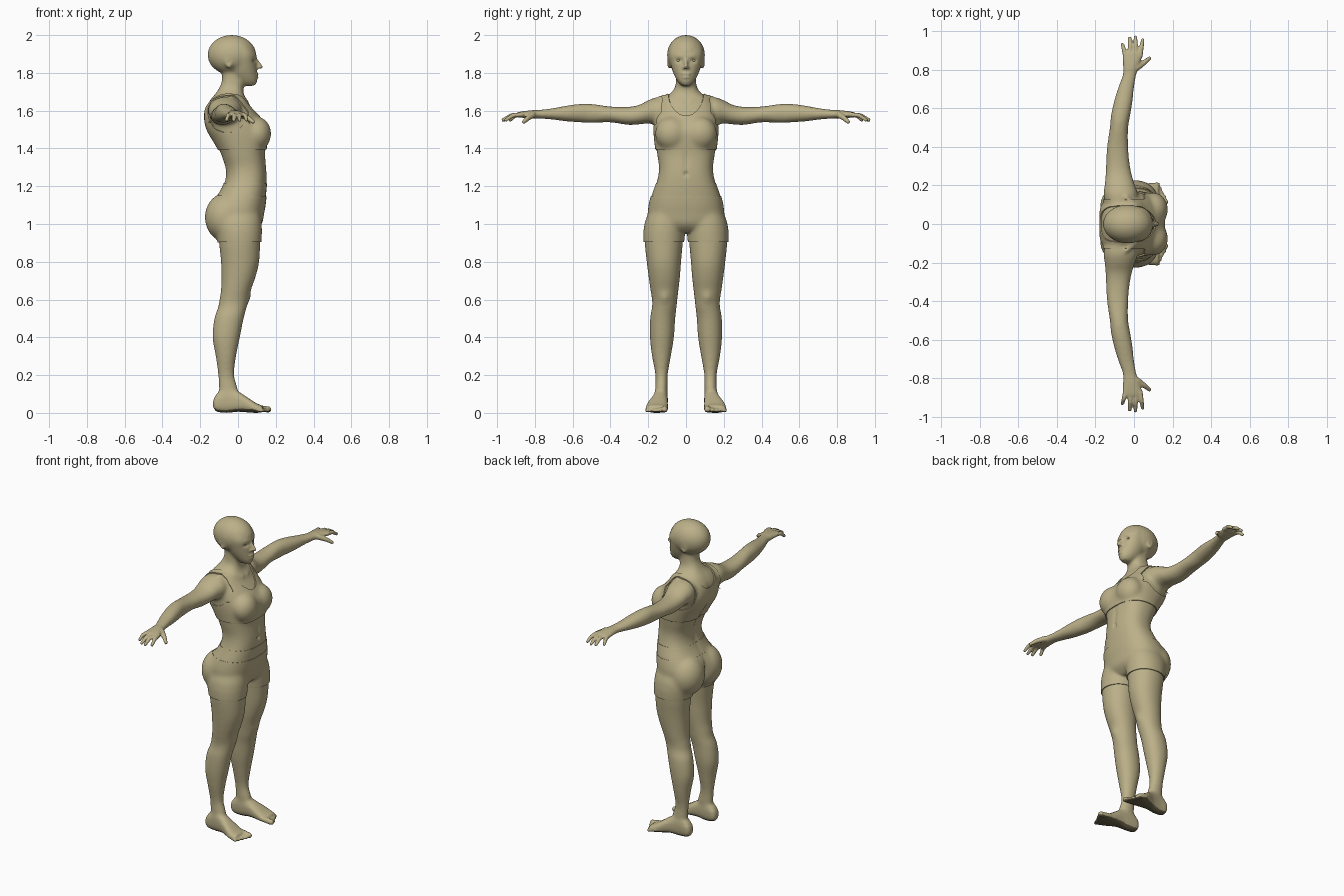
import bpy, bmesh, math
from mathutils import Vector, Matrix

if "Cube" in bpy.data.objects:
    bpy.data.objects.remove(bpy.data.objects["Cube"], do_unlink=True)


def material(name, colour):
    m = bpy.data.materials.new(name)
    m.use_nodes = True
    m.diffuse_color = (*colour, 1)
    m.node_tree.nodes["Principled BSDF"].inputs["Base Color"].default_value = (*colour, 1)
    return m


clay = material("khaki_clay", (.5, .435, .25))
dark = material("dark_sole", (.13, .11, .06))
bm = bmesh.new()


def loft(axis, stations, power=2.0, side=1, steps=4, sides=40):
    """Closed skin through (t, a0, a1, b0, b1) sections, rounded between them."""
    pts = [Vector(s) for s in stations]
    pts = [pts[0]] + pts + [pts[-1]]
    path = []
    for p0, p1, p2, p3 in zip(pts, pts[1:], pts[2:], pts[3:]):
        for k in range(steps):
            u = k / steps
            path.append(p1 + (p2 - p0) * (u / 2)
                        + (p0 * 2 - p1 * 5 + p2 * 4 - p3) * (u * u / 2)
                        + (p1 * 3 - p0 - p2 * 3 + p3) * (u ** 3 / 2))
    path.append(pts[-1])
    rings = []
    for t, a0, a1, b0, b1 in path:
        ring = []
        for i in range(sides):
            ang = math.tau * i / sides
            c, s = math.cos(ang), math.sin(ang)
            a = (a0 + a1) / 2 + (a1 - a0) / 2 * math.copysign(abs(c) ** (2 / power), c)
            b = (b0 + b1) / 2 + (b1 - b0) / 2 * math.copysign(abs(s) ** (2 / power), s)
            x, y, z = {"x": (t, a, b), "y": (a, t, b), "z": (a, b, t)}[axis]
            ring.append(bm.verts.new((x, y * side, z)))
        rings.append(ring)
    for r, q in zip(rings, rings[1:]):
        for i in range(sides):
            j = (i + 1) % sides
            bm.faces.new((r[i], r[j], q[j], q[i]))
    bm.faces.new(rings[0])
    bm.faces.new(rings[-1])


def ball(centre, radii, side=1, tilt=0):
    x, y, z = centre
    m = (Matrix.Translation((x, y * side, z)) @ Matrix.Rotation(tilt, 4, "Y")
         @ Matrix.Diagonal((*radii, 1)))
    bmesh.ops.create_uvsphere(bm, u_segments=24, v_segments=16, radius=1, matrix=m)


def bone(points, radii, side=1):
    """Rounded chain of tapered segments."""
    pts = [Vector((x, y * side, z)) for x, y, z in points]
    for p, r in zip(pts, radii):
        ball(p, (r, r, r))
    for p, q, r, e in zip(pts, pts[1:], radii, radii[1:]):
        d = q - p
        m = Matrix.Translation((p + q) / 2) @ d.to_track_quat("Z", "Y").to_matrix().to_4x4()
        bmesh.ops.create_cone(bm, cap_ends=True, segments=16, radius1=r, radius2=e,
                              depth=d.length, matrix=m)


# Torso and neck: height, back, front, half width
torso = [(.96, -.07, .08, .07), (1, -.13, .12, .17), (1.06, -.145, .132, .195),
         (1.1, -.138, .14, .192), (1.15, -.108, .145, .18), (1.2, -.08, .15, .162),
         (1.25, -.065, .152, .148), (1.3, -.068, .15, .143), (1.35, -.085, .145, .15),
         (1.39, -.1, .145, .156), (1.44, -.128, .15, .162), (1.5, -.163, .148, .167),
         (1.56, -.175, .115, .166), (1.62, -.167, .068, .155), (1.66, -.145, .045, .13),
         (1.69, -.12, .03, .085), (1.72, -.1, .028, .06), (1.76, -.085, .035, .053),
         (1.82, -.085, .04, .053)]
loft("z", [(z, b, f, -w, w) for z, b, f, w in torso], 2.4)
ball((.095, 0, 1.48), (.06, .1, .065))

# Skull, face, nose and lips
ball((-.033, 0, 1.895), (.129, .101, .106))
face = [(1.73, .035, .085, .022), (1.755, -.01, .101, .045), (1.8, -.05, .101, .068),
        (1.85, -.06, .098, .083), (1.9, -.06, .096, .091), (1.95, -.06, .066, .08)]
loft("z", [(z, b, f, -w, w) for z, b, f, w in face], 2.1)
bone([(.092, 0, 1.876), (.12, 0, 1.832)], [.008, .011])
ball((.1, 0, 1.793), (.011, .026, .007))
ball((.099, 0, 1.778), (.011, .022, .008))

leg = [(.05, -.09, -.01, .1, .16), (.12, -.1, 0, .098, .163), (.2, -.105, -.02, .097, .162),
       (.3, -.118, -.01, .08, .18), (.4, -.135, .01, .064, .191), (.5, -.125, .03, .057, .19),
       (.56, -.105, .046, .05, .18), (.6, -.098, .055, .046, .18), (.65, -.09, .068, .04, .188),
       (.72, -.088, .093, .032, .198), (.8, -.09, .112, .026, .208), (.91, -.102, .118, .016, .219),
       (1, -.115, .12, .008, .214), (1.06, -.1, .11, .02, .19)]
arm = [(.08, -.14, 0, 1.53, 1.67), (.15, -.158, .02, 1.525, 1.672), (.2, -.152, .005, 1.532, 1.655),
       (.25, -.148, -.01, 1.527, 1.63), (.31, -.145, -.022, 1.525, 1.62), (.4, -.14, -.03, 1.538, 1.622),
       (.5, -.125, -.03, 1.535, 1.636), (.56, -.12, -.02, 1.538, 1.636), (.63, -.105, -.008, 1.543, 1.627),
       (.7, -.085, 0, 1.552, 1.614), (.77, -.06, .012, 1.558, 1.605), (.82, -.056, .025, 1.559, 1.602),
       (.86, -.06, .04, 1.562, 1.597), (.89, -.055, .042, 1.564, 1.592)]
foot = [(-.132, .115, .148, .035, .06), (-.115, .1, .163, .008, .1), (-.06, .096, .168, 0, .14),
        (0, .097, .18, .006, .115), (.06, .096, .205, .002, .075), (.1, .096, .213, 0, .05),
        (.128, .102, .207, .004, .04)]

for s in (1, -1):
    loft("z", leg, 2.1, s)
    loft("y", arm, 2.1, s)
    loft("x", foot, 2.5, s)
    ball((-.075, .16, 1.597), (.08, .07, .068), s)              # shoulder
    ball((.1, .076, 1.478), (.07, .082, .084), s)               # breast
    ball((-.068, .09, 1.035), (.102, .106, .122), s)            # buttock
    ball((-.05, .09, 1.853), (.02, .013, .032), s, -.2)         # ear
    ball((.104, .01, 1.827), (.01, .009, .007), s)              # nostril
    bone([(.048, .02, 1.645), (.02, .08, 1.662), (-.04, .14, 1.672)], [.012, .01, .01], s)
    # Fingers: base x, tip x, tip y
    for bx, tx, ty in [(-.045, -.06, .93), (-.018, -.022, .963), (.009, .008, .969), (.033, .045, .953)]:
        mid = ((bx + tx) / 2, (.88 + ty) / 2, 1.575)
        bone([(bx, .87, 1.579), mid, (tx, ty, 1.551)], [.013, .012, .01], s)
    bone([(.015, .81, 1.578), (.055, .838, 1.56), (.08, .858, 1.541)], [.018, .014, .011], s)
    # Toes, big toe inside
    for i in range(5):
        r = .017 if i == 0 else .0125 - i * .0005
        y = .114 + i * .022 + (i > 0) * .004
        tip = .161 - .009 * i + (i == 1) * .004
        bone([(.1 - .006 * i, y - .004, .026), (tip, y, r + .001)], [r, r], s)


def add_object(name, mesh):
    obj = bpy.data.objects.new(name, mesh)
    mesh.materials.clear()
    mesh.materials.append(clay)
    bpy.context.collection.objects.link(obj)
    return obj


def bake(obj):
    """Apply all modifiers of an object."""
    deps = bpy.context.evaluated_depsgraph_get()
    mesh = bpy.data.meshes.new_from_object(obj.evaluated_get(deps))
    obj.modifiers.clear()
    obj.data = mesh
    mesh.polygons.foreach_set("use_smooth", [True] * len(mesh.polygons))


def softness(co):
    """Strong on the trunk, light on the limbs, faint on face, hands and feet."""
    if abs(co.y) > .8 or co.z < .08 or (co.z > 1.73 and co.x > .085):
        return .06
    low = .88 if co.x < -.03 else .97
    return 1 if low < co.z < 1.57 and abs(co.y) < .22 else .4


# Fuse all forms into one skin, then soften it
bmesh.ops.recalc_face_normals(bm, faces=bm.faces)
mesh = bpy.data.meshes.new("body")
bm.to_mesh(mesh)
bm.free()
body = add_object("body", mesh)
remesh = body.modifiers.new("fuse", "REMESH")
remesh.mode = "VOXEL"
remesh.voxel_size = .0062
bake(body)
group = body.vertex_groups.new(name="softness")
for v in body.data.vertices:
    group.add([v.index], softness(v.co), "REPLACE")
soft = body.modifiers.new("soften", "SMOOTH")
soft.factor, soft.iterations, soft.vertex_group = .5, 70, group.name
bake(body)

# Sculpted dents and bumps: centre, reach, push
dabs = [((.15, 0, 1.265), (.04, .011, .012), (-.01, 0, 0)),       # navel
        ((.15, 0, 1.33), (.06, .014, .06), (-.005, 0, 0)),        # belly groove
        ((-.11, 0, 1.4), (.12, .02, .16), (.014, 0, 0)),          # spine
        ((-.16, 0, 1.01), (.1, .018, .08), (.03, 0, 0)),          # cleft
        ((.105, 0, 1.7855), (.03, .022, .004), (-.004, 0, 0))]    # mouth
for s in (1, -1):
    dabs += [((.095, s * .038, 1.866), (.03, .02, .012), (-.011, 0, 0)),     # eye socket
             ((.05, s * .112, .61), (.04, .026, .03), (.008, 0, 0)),         # kneecap
             ((-.16, s * .09, 1.56), (.05, .035, .06), (-.006, 0, 0)),       # shoulder blade
             ((-.05, s * .102, 1.855), (.011, .02, .015), (0, s * -.005, 0))]  # ear hollow
for v in body.data.vertices:
    co = v.co.copy()
    for centre, reach, push in dabs:
        d = sum(((a - b) / c) ** 2 for a, b, c in zip(co, centre, reach))
        if d < 6:
            v.co += Vector(push) * math.exp(-d)

# Eyes
bm = bmesh.new()
for s in (1, -1):
    ball((.071, .038, 1.866), (.013, .016, .008), s)
eyes = add_object("eyes", bpy.data.meshes.new("eyes"))
bm.to_mesh(eyes.data)
bm.free()
eyes.data.polygons.foreach_set("use_smooth", [True] * len(eyes.data.polygons))


def garment(name, low, high, lift, keep):
    """Cloth shell lifted off the skin between two heights, where keep() holds."""
    g = bmesh.new()
    g.from_mesh(body.data)
    for z, n in ((low, -1), (high, 1)):
        bmesh.ops.bisect_plane(g, geom=g.verts[:] + g.edges[:] + g.faces[:], dist=1e-5,
                               plane_co=(0, 0, z), plane_no=(0, 0, n), clear_outer=True)
    bmesh.ops.delete(g, geom=[f for f in g.faces if not keep(f.calc_center_median())], context="FACES")
    for _ in range(5):   # even out cut edges
        rim = {v: [e.other_vert(v).co for e in v.link_edges if e.is_boundary]
               for v in g.verts if v.is_boundary}
        moved = {v: v.co / 2 + sum(n, Vector()) / len(n) / 2 for v, n in rim.items()}
        for v, co in moved.items():
            v.co = co
    g.normal_update()
    for v in g.verts:
        v.co += v.normal * lift
    m = bpy.data.meshes.new(name)
    g.to_mesh(m)
    g.free()
    obj = add_object(name, m)
    shell = obj.modifiers.new("thickness", "SOLIDIFY")
    shell.thickness, shell.offset = lift * 1.5, -1
    bake(obj)
    bpy.ops.object.select_all(action="DESELECT")
    obj.select_set(True)
    bpy.context.view_layer.objects.active = obj
    bpy.ops.object.shade_smooth_by_angle(angle=math.radians(50))


def in_top(c):
    y = abs(c.y)
    scoop = (y / .095) ** 2 + ((c.z - 1.71) / (.14 if c.x > -.05 else .11)) ** 2 < 1
    armhole = y > .125 and ((c.x + .055) / .11) ** 2 + ((c.z - 1.6) / .115) ** 2 < 1
    return not (scoop or armhole or y > (.18 if c.z < 1.53 else .15))


garment("sports_top", 1.395, 1.75, .007, in_top)
garment("shorts", .905, 1.145, .007, lambda c: True)
garment("waistband", 1.135, 1.215, .003, lambda c: True)

# Dark soles
body.data.materials.append(dark)
for p in body.data.polygons:
    if p.center.z < .012 or (p.center.z < .03 and p.normal.z < -.5):
        p.material_index = 1
